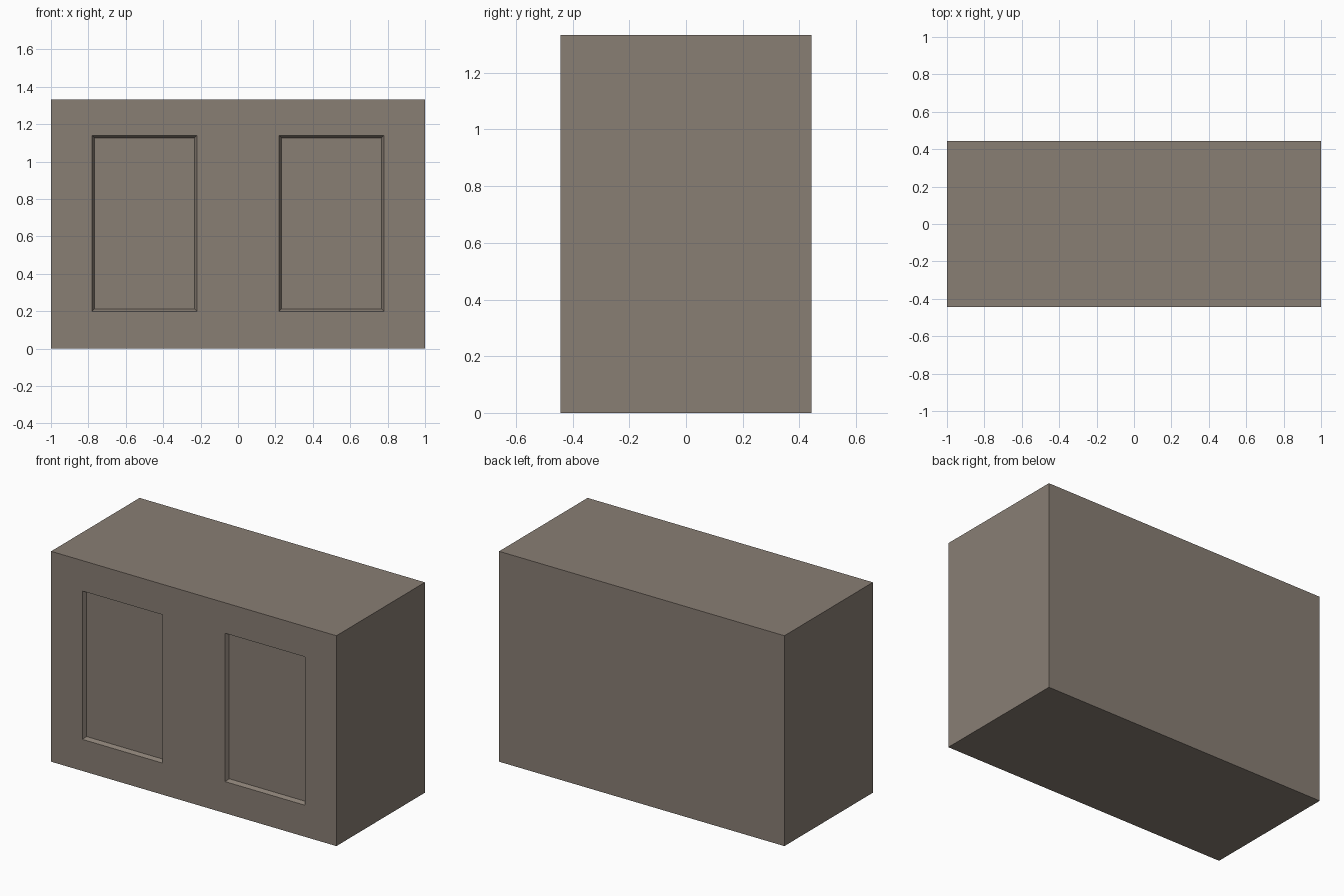
import bpy, bmesh
from mathutils import Matrix

if "Cube" in bpy.data.objects:
    bpy.data.objects.remove(bpy.data.objects["Cube"])

W, D, H = 2.0, 0.886, 1.333           # overall size
X_IN, X_OUT = 0.22, 0.78              # panel opening, mirrored in x
Z_LOW, Z_HIGH = 0.20, 1.14

# Solid cabinet block standing on the ground
bm = bmesh.new()
bmesh.ops.create_cube(bm, size=1.0, matrix=Matrix.Translation((0, 0, H / 2))
                      @ Matrix.Diagonal((W, D, H, 1)))


def cut(co, normal):
    bmesh.ops.bisect_plane(bm, geom=bm.verts[:] + bm.edges[:] + bm.faces[:],
                           plane_co=co, plane_no=normal)


# Loop cuts that outline the two door panels
for x in (-X_OUT, -X_IN, X_IN, X_OUT):
    cut((x, 0, 0), (1, 0, 0))
for z in (Z_LOW, Z_HIGH):
    cut((0, 0, z), (0, 0, 1))

# Sink both front panels with a sloped border
bm.normal_update()
panels = []
for f in bm.faces:
    c = f.calc_center_median()
    if f.normal.y < -0.9 and X_IN < abs(c.x) < X_OUT and Z_LOW < c.z < Z_HIGH:
        panels.append(f)
bmesh.ops.inset_individual(bm, faces=panels, thickness=0.018, depth=-0.023)

mesh = bpy.data.meshes.new("panelled_cabinet")
bm.to_mesh(mesh)
bm.free()
cabinet = bpy.data.objects.new("panelled_cabinet", mesh)
bpy.context.collection.objects.link(cabinet)

# Grey-brown finish
mat = bpy.data.materials.new("grey_brown")
mat.diffuse_color = (0.25, 0.21, 0.175, 1)
mat.use_nodes = True
mat.node_tree.nodes["Principled BSDF"].inputs["Base Color"].default_value = mat.diffuse_color
mesh.materials.append(mat)
